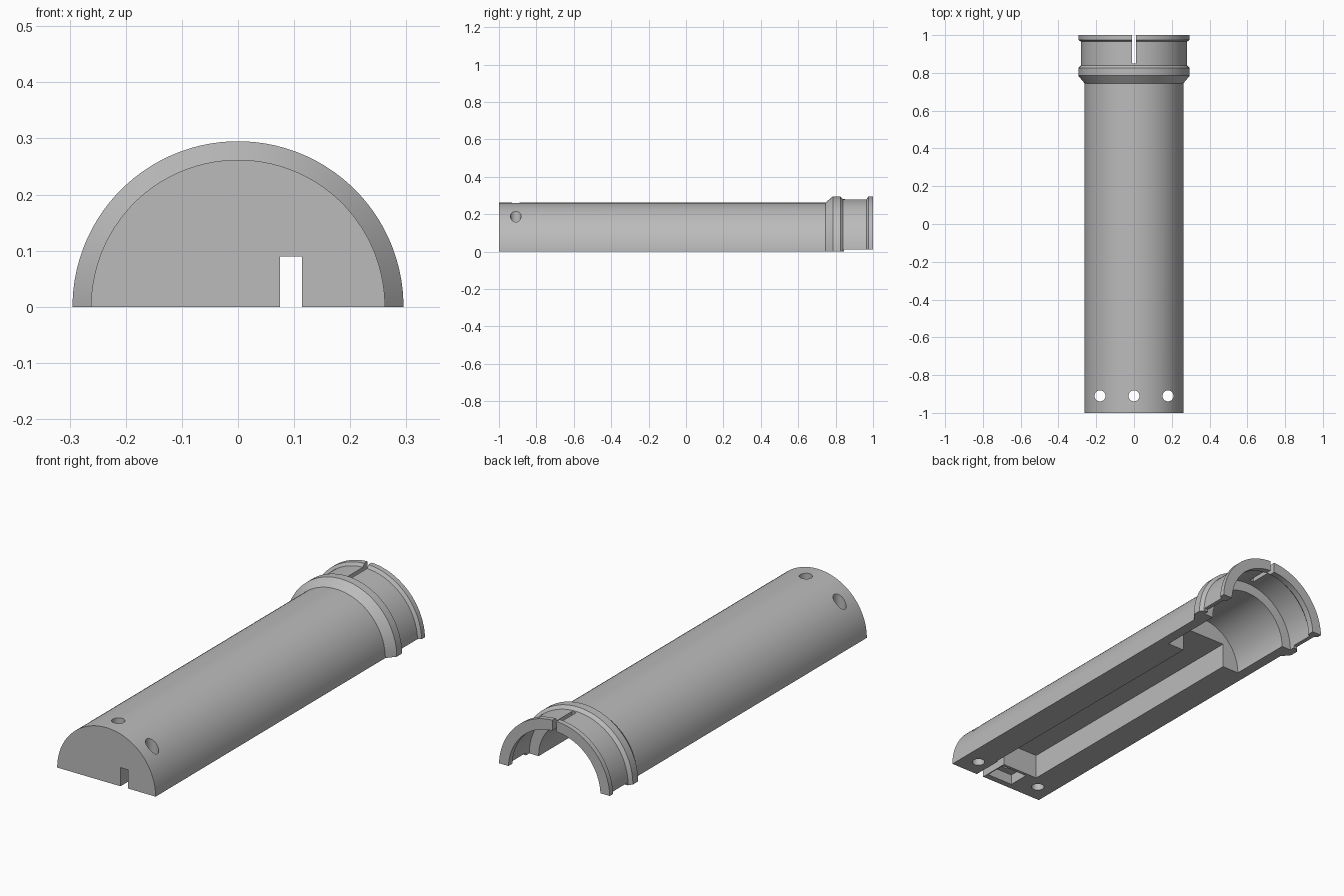
import bpy
import bmesh
import math
from mathutils import Matrix, Vector

cube = bpy.data.objects.get("Cube")
if cube:
    bpy.data.objects.remove(cube, do_unlink=True)

SEGMENTS = 96


def make_object(name, bm):
    bmesh.ops.recalc_face_normals(bm, faces=bm.faces)
    mesh = bpy.data.meshes.new(name)
    bm.to_mesh(mesh)
    bm.free()
    obj = bpy.data.objects.new(name, mesh)
    bpy.context.scene.collection.objects.link(obj)
    return obj


def lathe(name, profile):
    """Solid of revolution about the y axis from (radius, y) pairs."""
    bm = bmesh.new()
    rings = []
    for radius, y in profile:
        ring = []
        for i in range(SEGMENTS):
            a = math.tau * (i + 0.5) / SEGMENTS
            ring.append(bm.verts.new((radius * math.cos(a), y, radius * math.sin(a))))
        rings.append(ring)
    for r0, r1 in zip(rings, rings[1:]):
        for i in range(SEGMENTS):
            j = (i + 1) % SEGMENTS
            bm.faces.new((r0[i], r0[j], r1[j], r1[i]))
    bm.faces.new(rings[0])
    bm.faces.new(rings[-1])
    return make_object(name, bm)


def box(name, low, high):
    low, high = Vector(low), Vector(high)
    bm = bmesh.new()
    bmesh.ops.create_cube(bm, size=1)
    bmesh.ops.scale(bm, vec=high - low, verts=bm.verts)
    bmesh.ops.translate(bm, vec=(low + high) / 2, verts=bm.verts)
    return make_object(name, bm)


def pin(name, x, y, radius):
    bm = bmesh.new()
    bmesh.ops.create_cone(bm, cap_ends=True, segments=32, radius1=radius,
                          radius2=radius, depth=1,
                          matrix=Matrix.Translation((x, y, 0)))
    return make_object(name, bm)


# Outer skin: plain tube, sloped collar, neck and end flange
body = lathe("half_tube_body", [
    (0.262, -1), (0.262, 0.745), (0.295, 0.785), (0.295, 0.825),
    (0.28, 0.84), (0.28, 0.965), (0.295, 0.975), (0.295, 1)])

cutters = [
    # Split plane through the axis
    box("split_cutter", (-0.5, -1.2, -0.5), (0.5, 1.2, 0)),
    # Stepped round socket with an inner lip at the mouth
    lathe("socket_cutter", [
        (0.21, 0.5), (0.21, 0.82), (0.26, 0.82), (0.26, 0.955),
        (0.245, 0.97), (0.245, 1.1)]),
    # Long rectangular compartment
    box("compartment_cutter", (-0.12, -0.85, -0.1), (0.12, 0.6, 0.12)),
    # Cable slot through the front wall
    box("cable_slot_cutter", (0.075, -1.1, -0.1), (0.114, -0.8, 0.09)),
    # Nut pocket
    box("nut_pocket_cutter", (-0.07, -0.97, -0.1), (0.07, -0.865, 0.05)),
    # Relief slot in the neck and clearance under its ends
    box("relief_slot_cutter", (-0.011, 0.85, 0.1), (0.011, 1.1, 0.5)),
    box("clearance_cutter", (-0.5, 0.845, -0.1), (0.5, 1.1, 0.012)),
]
# Screw holes
for x in (-0.18, 0, 0.18):
    cutters.append(pin("screw_hole_cutter", x, -0.91, 0.029))

bpy.ops.object.select_all(action='DESELECT')
bpy.context.view_layer.objects.active = body
body.select_set(True)
for cutter in cutters:
    cutter.hide_render = True
    mod = body.modifiers.new("cut", 'BOOLEAN')
    mod.operation = 'DIFFERENCE'
    mod.solver = 'EXACT'
    mod.object = cutter
    bpy.ops.object.modifier_apply(modifier=mod.name)
    bpy.data.objects.remove(cutter, do_unlink=True)

# Single grey plastic
grey = bpy.data.materials.new("grey_plastic")
grey.use_nodes = True
color = (0.5, 0.5, 0.5, 1)
grey.diffuse_color = color
grey.node_tree.nodes["Principled BSDF"].inputs["Base Color"].default_value = color
body.data.materials.clear()
body.data.materials.append(grey)
bpy.ops.object.shade_smooth_by_angle(angle=math.radians(25))
